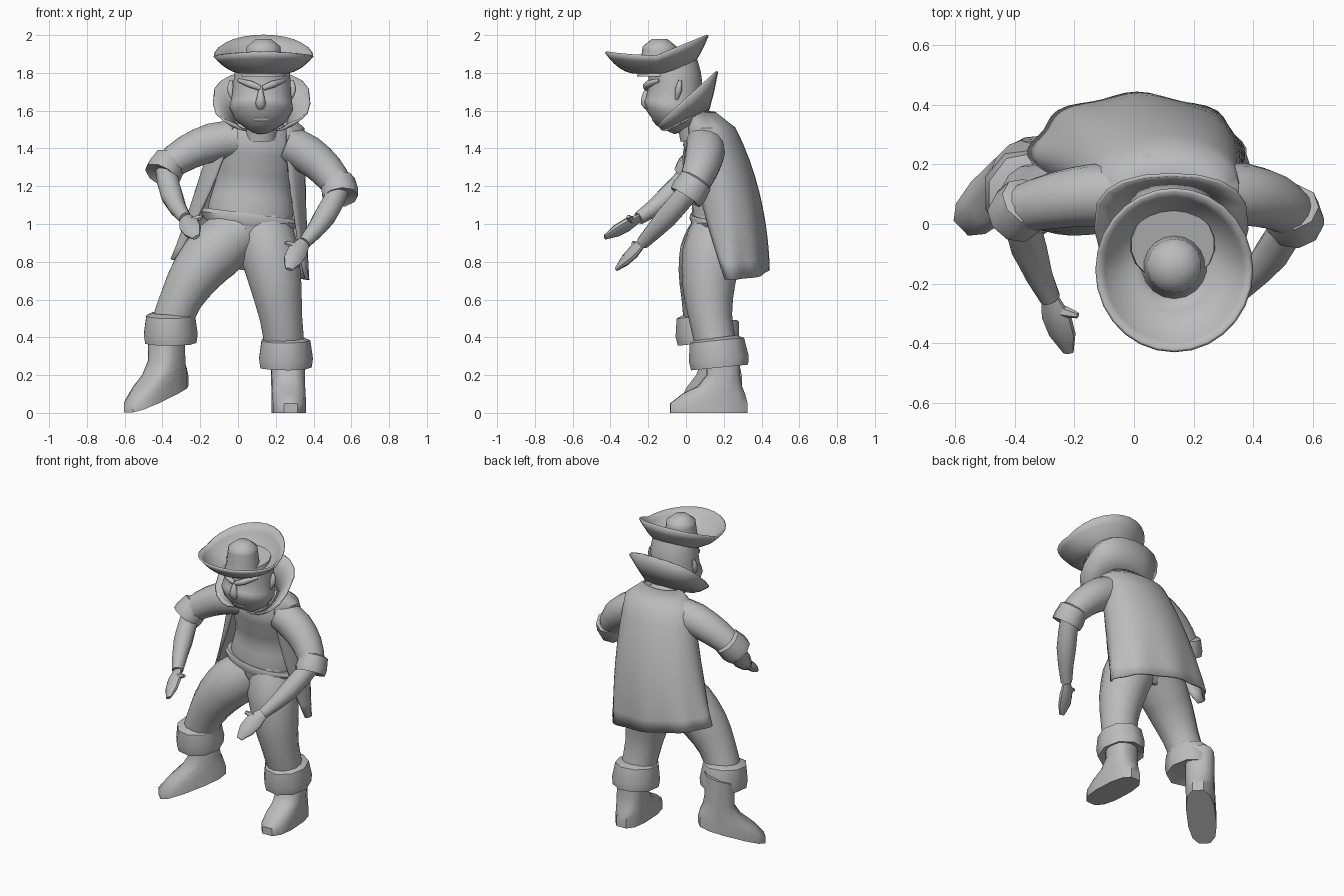
import bpy
import bmesh
from math import sin, cos, pi, copysign
from mathutils import Vector

cube = bpy.data.objects.get("Cube")
if cube:
    bpy.data.objects.remove(cube, do_unlink=True)

colour = (.5, .5, .5, 1)
grey = bpy.data.materials.new("plain grey")
grey.use_nodes = True
grey.diffuse_color = colour
grey.node_tree.nodes["Principled BSDF"].inputs["Base Color"].default_value = colour

HEAD_X = .125
SHELL = .012
FORWARD_AXIS = Vector((0, 1, 0))


def skin(name, rings, closed=True, caps=True, thickness=0):
    """Join successive rings of points into one smooth surface."""
    bm = bmesh.new()
    rows = [[bm.verts.new(point) for point in ring] for ring in rings]
    count = len(rows[0])
    for low, high in zip(rows, rows[1:]):
        for i in range(count if closed else count - 1):
            j = (i + 1) % count
            bm.faces.new((low[i], low[j], high[j], high[i]))
    if closed and caps:
        bm.faces.new(rows[0])
        bm.faces.new(rows[-1])
    bmesh.ops.recalc_face_normals(bm, faces=bm.faces)
    mesh = bpy.data.meshes.new(name)
    bm.to_mesh(mesh)
    bm.free()
    mesh.materials.append(grey)
    part = bpy.data.objects.new(name, mesh)
    bpy.context.collection.objects.link(part)
    if thickness:
        solid = part.modifiers.new("thickness", 'SOLIDIFY')
        solid.thickness = thickness
        solid.offset = 0
    bpy.ops.object.select_all(action='DESELECT')
    part.select_set(True)
    bpy.context.view_layer.objects.active = part
    bpy.ops.object.shade_smooth_by_angle(angle=.8)


def squared(value, power):
    """Raise a sine or cosine to a power, keeping its sign, to square off a ring."""
    return copysign(abs(value) ** power, value)


def ellipse(centre, along, radius, flat, sides):
    """A ring square to the given direction."""
    u = FORWARD_AXIS.cross(along).normalized()
    v = along.normalized().cross(u)
    turns = [2 * pi * (i + .5) / sides for i in range(sides)]
    return [centre + (u * cos(a) + v * flat * sin(a)) * radius for a in turns]


def sample(values, t):
    """Read a list of radii at a fraction of its length."""
    place = t * (len(values) - 1)
    i = min(int(place), len(values) - 2)
    return values[i] + (values[i + 1] - values[i]) * (place - i)


def limb(name, start, middle, end, radii, flat=1, sides=14):
    """A rounded form along a smooth bend through three points."""
    start, middle, end = Vector(start), Vector(middle), Vector(end)
    control = middle * 2 - (start + end) / 2
    steps = 2 * (len(radii) - 1)
    rings = []
    for i in range(steps + 1):
        t = i / steps
        first, second = start.lerp(control, t), control.lerp(end, t)
        rings.append(ellipse(first.lerp(second, t), second - first,
                             sample(radii, t), flat, sides))
    skin(name, rings)


def cuff(name, centre, axis, radius, half_length, flat=1, sides=9):
    """A turned-back fabric band, flaring along its axis."""
    profile = ((-1, .7), (-.8, .95), (.4, 1.05), (1, 1), (.8, .7))
    step = Vector(axis).normalized() * half_length
    skin(name, [ellipse(Vector(centre) + step * along, step, radius * wide, flat, sides)
                for along, wide in profile])


# Body, head and neck
limb("torso", (.05, .17, .81), (.08, .18, 1.22), (.12, .06, 1.59),
     (.1, .22, .23, .2, .21, .2, .07), flat=.7, sides=18)
limb("neck", (.12, .06, 1.45), (.12, .03, 1.6), (.12, 0, 1.7), (.09, .09, .1))
limb("head", (.12, -.11, 1.5), (.125, -.06, 1.67), (.13, -.07, 1.85),
     (.06, .14, .17, .16, .155, .15, .14), flat=.93, sides=18)
cuff("waistband", (.06, .18, 1.02), (.13, 0, 1), .25, .035, flat=.62, sides=18)

# Coat: one open-fronted shell, wider, more open and rippled towards the hem
coat = []
for row in range(11):
    t = row / 10
    shoulder = min(1, .55 + 5 * t)
    gap = .65 + .75 * t * t
    front = .07 * t - .02
    back = .2 + .23 * sin(pi / 2 * t ** .8)
    ring = []
    for i in range(31):
        a = gap + (2 * pi - 2 * gap) * i / 30
        ripple = 1 + .04 * t ** 3 * cos(8 * a)
        x = HEAD_X - .115 * t + (.22 + .13 * t) * shoulder * ripple * sin(a)
        y = (front + back) / 2 - (back - front) / 2 * shoulder * ripple * cos(a)
        ring.append(Vector((x, y, 1.59 - .83 * t - .15 * x * t * t)))
    coat.append(ring)
skin("coat", coat, closed=False, thickness=SHELL)

# Collar: a tilted flare with a straight back, open under the chin
collar = []
for rx, ry, height, slope in ((.14, .12, 1.55, .5), (.2, .145, 1.6, .75), (.255, .165, 1.66, .9)):
    ring = []
    for i in range(17):
        a = 2.6 * (i / 8 - 1)
        y = ry * squared(cos(a), .7)
        ring.append(Vector((HEAD_X + rx * squared(sin(a), .9), y, height + slope * y)))
    collar.append(ring)
skin("collar", collar, closed=False, thickness=SHELL)

# Arms: sleeve, turned cuff, forearm, hand and thumb
arms = {
    "right": (1, (0, .1, 1.45), (-.2, .09, 1.41), (-.38, .05, 1.3), (-.35, -.09, 1.15),
              (-.28, -.25, 1.03), (-.25, -.34, .98), (-.22, -.43, .93)),
    "left": (-1, (.25, .1, 1.43), (.42, .09, 1.33), (.535, .03, 1.19), (.46, -.1, 1.04),
             (.35, -.23, .9), (.3, -.3, .83), (.27, -.37, .76)),
}
for side, (inward, *joints) in arms.items():
    shoulder, upper, elbow, forearm, wrist, palm, tip = map(Vector, joints)
    limb(side + "_sleeve", shoulder, upper, elbow, (.1, .105, .095, .08))
    cuff(side + "_sleeve_cuff", elbow, forearm - upper, .095, .06)
    limb(side + "_forearm", elbow, forearm, wrist, (.06, .06, .035), sides=10)
    limb(side + "_hand", wrist, palm, tip, (.035, .055, .05, .02), flat=.5, sides=10)
    root = wrist.lerp(palm, .4)
    thumb = root + Vector((inward * .08, -.02, .03))
    limb(side + "_thumb", root, (root + thumb) / 2, thumb, (.02, .02, .01), sides=6)


# Legs: trouser leg, turned-down cuff and boot
def boot(name, origin, turn, tilt):
    """Blunt level outlines with the toe forward, turned and raised at the heel."""
    rings = []
    for height, length in ((0, .21), (.05, .21), (.1, .17), (.14, .12), (.2, .09), (.36, .09)):
        ring = []
        for i in range(12):
            a = 2 * pi * (i + .5) / 12
            x = .09 * squared(cos(a), .7)
            y = .06 - .64 * length + length * squared(sin(a), .8)
            ring.append(Vector(origin) + Vector((x * cos(turn) - y * sin(turn),
                                                 x * sin(turn) + y * cos(turn),
                                                 height + y * tilt)))
        rings.append(ring)
    skin(name, rings)


legs = {
    "right": ((0, .17, .95), (-.22, .1, .74), (-.36, .1, .45), (-.38, .18, .1), -.8, .35),
    "left": ((.13, .19, 1), (.2, .12, .68), (.25, .17, .32), (.265, .195, 0), .05, 0),
}
for side, (hip, knee, ankle, sole, turn, tilt) in legs.items():
    limb(side + "_trouser_leg", hip, knee, ankle, (.15, .16, .14, .115, .105))
    cuff(side + "_boot_cuff", ankle, (0, .1, -1), .14, .08, flat=1.1)
    boot(side + "_boot", sole, turn, tilt)

# Face: a nose, and features repeated on each side
limb("nose", (.12, -.2, 1.72), (.12, -.215, 1.66), (.12, -.19, 1.61), (.01, .02, .03, .02), sides=8)
features = {
    "brow": ((.01, -.21, 1.72), (.06, -.2, 1.74), (.12, -.14, 1.76), (.015, .02, .01)),
    "moustache": ((0, -.18, 1.6), (.06, -.17, 1.6), (.12, -.12, 1.58), (.02, .02, .01)),
    "lower_lip": ((0, -.16, 1.56), (.03, -.16, 1.56), (.06, -.14, 1.57), (.02, .02, .01)),
    "ear": ((.15, -.05, 1.66), (.165, -.04, 1.71), (.16, -.03, 1.76), (.01, .02, .01)),
}
for feature, (*path, radii) in features.items():
    for side, sign in (("left", 1), ("right", -1)):
        limb(side + "_" + feature, *[(HEAD_X + sign * x, y, z) for x, y, z in path], radii, sides=8)

# Hat: a flat-bottomed brim rolled up at its rim, highest behind, and a short crown
brim = []
for step in range(7):
    curl = step / 6
    reach = .35 + .65 * curl ** .8
    ring = []
    for i in range(28):
        a = 2 * pi * i / 28
        rim = .09 + (.11 * sin(a) if sin(a) > 0 else .02 * sin(a) ** 2)
        ring.append(Vector((.135 + .26 * reach * cos(a), .27 * reach * sin(a) - .155,
                            1.8 + rim * curl ** 1.8)))
    brim.append(ring)
skin("hat_brim", brim, caps=False, thickness=SHELL)
limb("hat_crown", (.135, -.14, 1.78), (.135, -.14, 1.88), (.135, -.14, 1.98),
     (.12, .105, .1, .095, .09, .04), sides=18)
